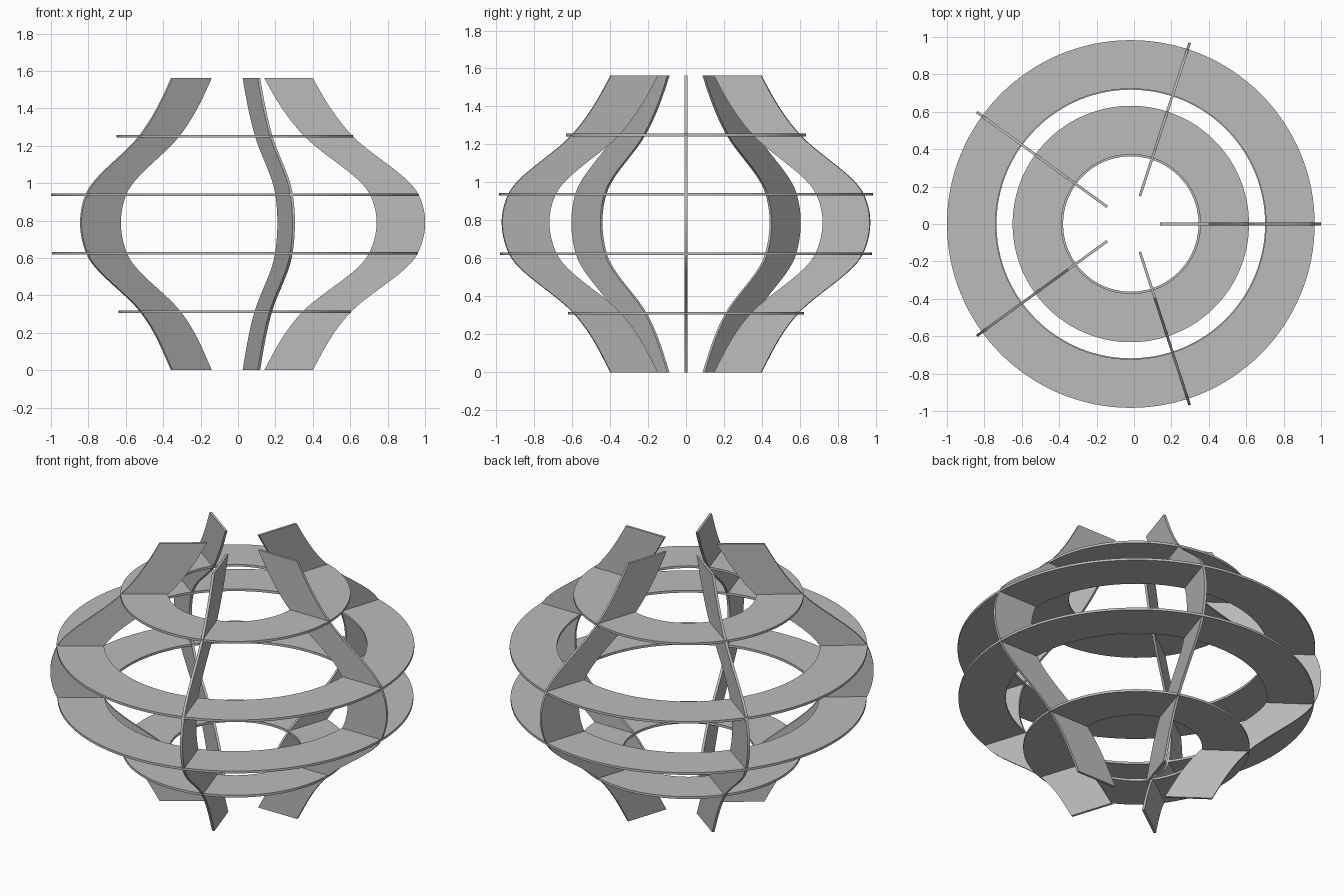
import bpy, bmesh, math
from mathutils import Matrix, Vector

cube = bpy.data.objects.get("Cube")
if cube:
    bpy.data.objects.remove(cube, do_unlink=True)

STEP = 0.3125        # height between rings
WIDTH = 0.26         # radial width of ribs and rings
THICK = 0.014        # sheet thickness
CENTRE = Vector((-0.017, 0, 0))
RADII = [0.417, 0.622, 0.978, 0.983, 0.632, 0.417]
SLOPES = [0.17, 0.3, 0.15, -0.15, -0.3, -0.17]

grey = bpy.data.materials.new("light_grey")
grey.use_nodes = True
colour = (0.5, 0.5, 0.5, 1)
grey.diffuse_color = colour
grey.node_tree.nodes["Principled BSDF"].inputs["Base Color"].default_value = colour


def outer_radius(k, t):
    """Smooth outline between heights k and k + 1."""
    a, b, m, n = RADII[k], RADII[k + 1], SLOPES[k], SLOPES[k + 1]
    return ((2*t**3 - 3*t*t + 1) * a + (t**3 - 2*t*t + t) * m
            + (3*t*t - 2*t**3) * b + (t**3 - t*t) * n)


def sheet(name, inner, outer, offset, closed, matrix):
    """Strip between two outlines, thickened along offset."""
    bm = bmesh.new()
    rows = [[bm.verts.new(p + d) for p, d in
             ((i, -offset), (o, -offset), (o, offset), (i, offset))]
            for i, o in zip(inner, outer)]
    for a, b in zip(rows, rows[1:] + rows[:1] if closed else rows[1:]):
        for j in range(4):
            k = (j + 1) % 4
            bm.faces.new((a[j], a[k], b[k], b[j]))
    if not closed:
        bm.faces.new(rows[0])
        bm.faces.new(rows[-1])
    bmesh.ops.recalc_face_normals(bm, faces=bm.faces)
    mesh = bpy.data.meshes.new(name)
    bm.to_mesh(mesh)
    bm.free()
    mesh.materials.append(grey)
    obj = bpy.data.objects.new(name, mesh)
    obj.matrix_world = matrix
    bpy.context.collection.objects.link(obj)
    bpy.ops.object.select_all(action='DESELECT')
    obj.select_set(True)
    bpy.context.view_layer.objects.active = obj
    bpy.ops.object.shade_smooth_by_angle(angle=math.radians(30))


# Upright curved ribs
outline = [Vector((outer_radius(k, i / 12), 0, (k + i / 12) * STEP))
           for k in range(5) for i in range(12)]
outline.append(Vector((RADII[-1], 0, 5 * STEP)))
inside = [p - Vector((WIDTH, 0, 0)) for p in outline]
for r in range(5):
    turn = Matrix.Translation(CENTRE) @ Matrix.Rotation(math.tau * r / 5, 4, 'Z')
    sheet(f"rib_{r + 1}", inside, outline, Vector((0, THICK / 2, 0)), False, turn)

# Flat horizontal rings
SEGMENTS = 128
circle = [Vector((math.cos(math.tau * i / SEGMENTS), math.sin(math.tau * i / SEGMENTS), 0))
          for i in range(SEGMENTS)]
for k in range(1, 5):
    radius = RADII[k]
    place = Matrix.Translation(CENTRE + Vector((0, 0, k * STEP)))
    sheet(f"ring_{k}", [c * (radius - WIDTH) for c in circle],
          [c * radius for c in circle], Vector((0, 0, THICK / 2)), True, place)
